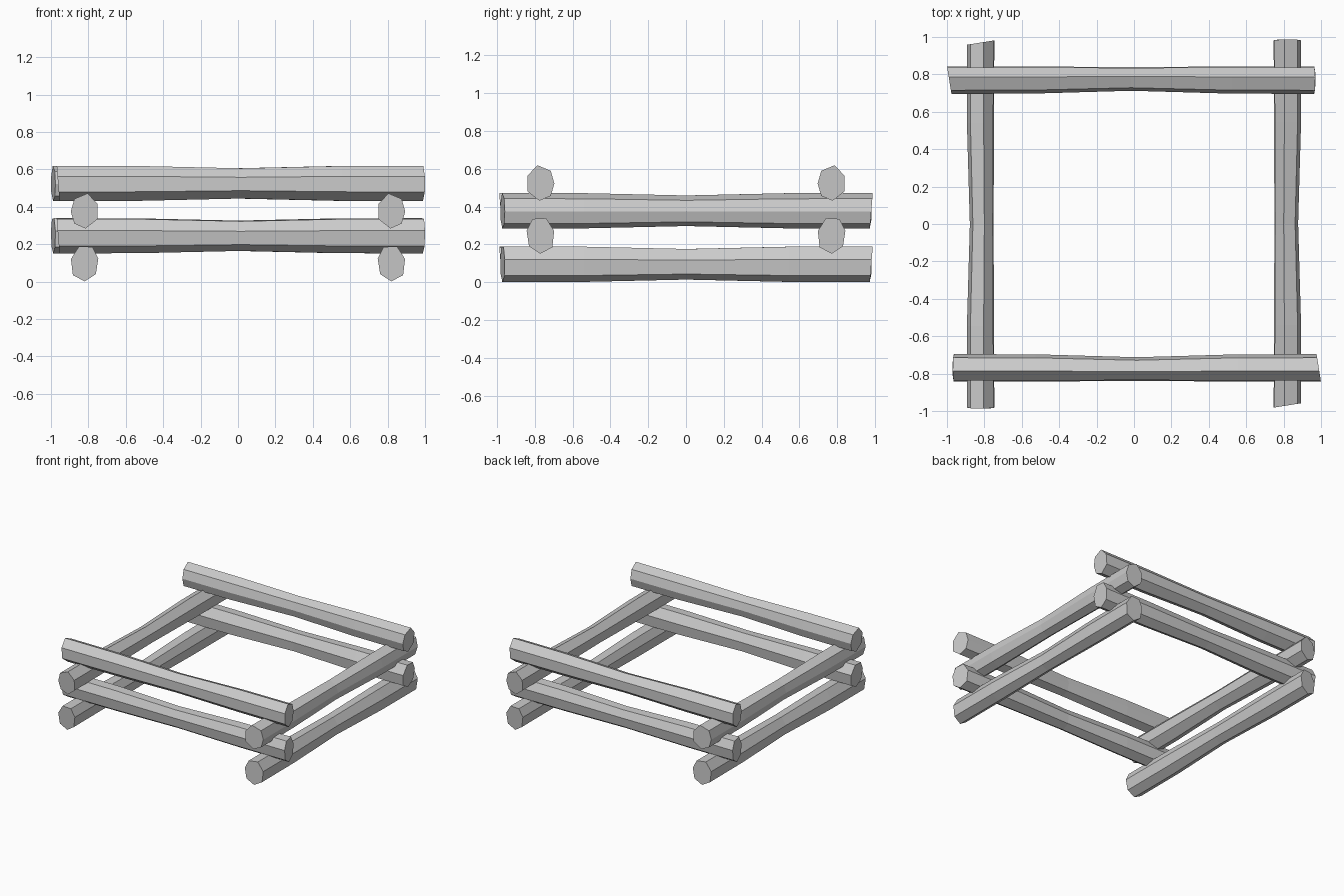
import bpy
from math import pi
from mathutils import Matrix

if "Cube" in bpy.data.objects:
    bpy.data.objects.remove(bpy.data.objects["Cube"])

# Two seven-sided log cross-sections (sideways offset, height offset)
UPPER = [(-.016, .094), (.055, .064), (.074, -.003), (.055, -.068),
         (-.005, -.094), (-.068, -.045), (-.068, .038)]
LOWER = [(.030, .094), (-.042, .090), (-.073, .028), (-.060, -.055),
         (0, -.094), (.063, -.060), (.073, .026)]


def log(name, section, length, place):
    """Faceted log along x, pinched slightly at its middle."""
    n = len(section)
    half = length / 2
    rings = [(-half, 1, 0), (-half * .55, .99, 0), (0, .86, -.006),
             (half * .55, .99, 0), (half, 1, 0)]
    verts, faces = [], []
    for i, (t, s, shift) in enumerate(rings):
        for u, z in section:
            x = t
            if i == 4:                      # slanted saw cut
                x -= .012 + u * .16
            elif i == 0:
                x += .008 - z * .08
            verts.append((x, u * s + shift, z * s))
    for r in range(len(rings) - 1):
        for k in range(n):
            a, b = r * n + k, r * n + (k + 1) % n
            faces.append((a, b, b + n, a + n))
    faces.append(tuple(range(n))[::-1])
    last = (len(rings) - 1) * n
    faces.append(tuple(range(last, last + n)))
    # sections run clockwise: flip so the faces point outward
    if sum(section[k][0] * section[(k + 1) % n][1]
           - section[(k + 1) % n][0] * section[k][1] for k in range(n)) < 0:
        faces = [f[::-1] for f in faces]
    mesh = bpy.data.meshes.new(name)
    mesh.from_pydata(verts, [], faces)
    mesh.transform(place)
    mesh.update()
    obj = bpy.data.objects.new(name, mesh)
    bpy.context.collection.objects.link(obj)


# Four crossed layers, each a pair turned half a turn about the centre
for level, (z, section) in enumerate([(.095, LOWER), (.245, LOWER),
                                      (.378, UPPER), (.525, UPPER)]):
    if level % 2 == 0:
        base = Matrix.Translation((-.82, -.003, z)) @ Matrix.Rotation(pi / 2, 4, 'Z')
        names = ("left_log", "right_log")
    else:
        base = Matrix.Translation((.015, -.77, z))
        names = ("front_log", "back_log")
    for side, name in enumerate(names):
        log(f"{name}_{level // 2 + 1}", section, 1.97,
            Matrix.Rotation(pi * side, 4, 'Z') @ base)
